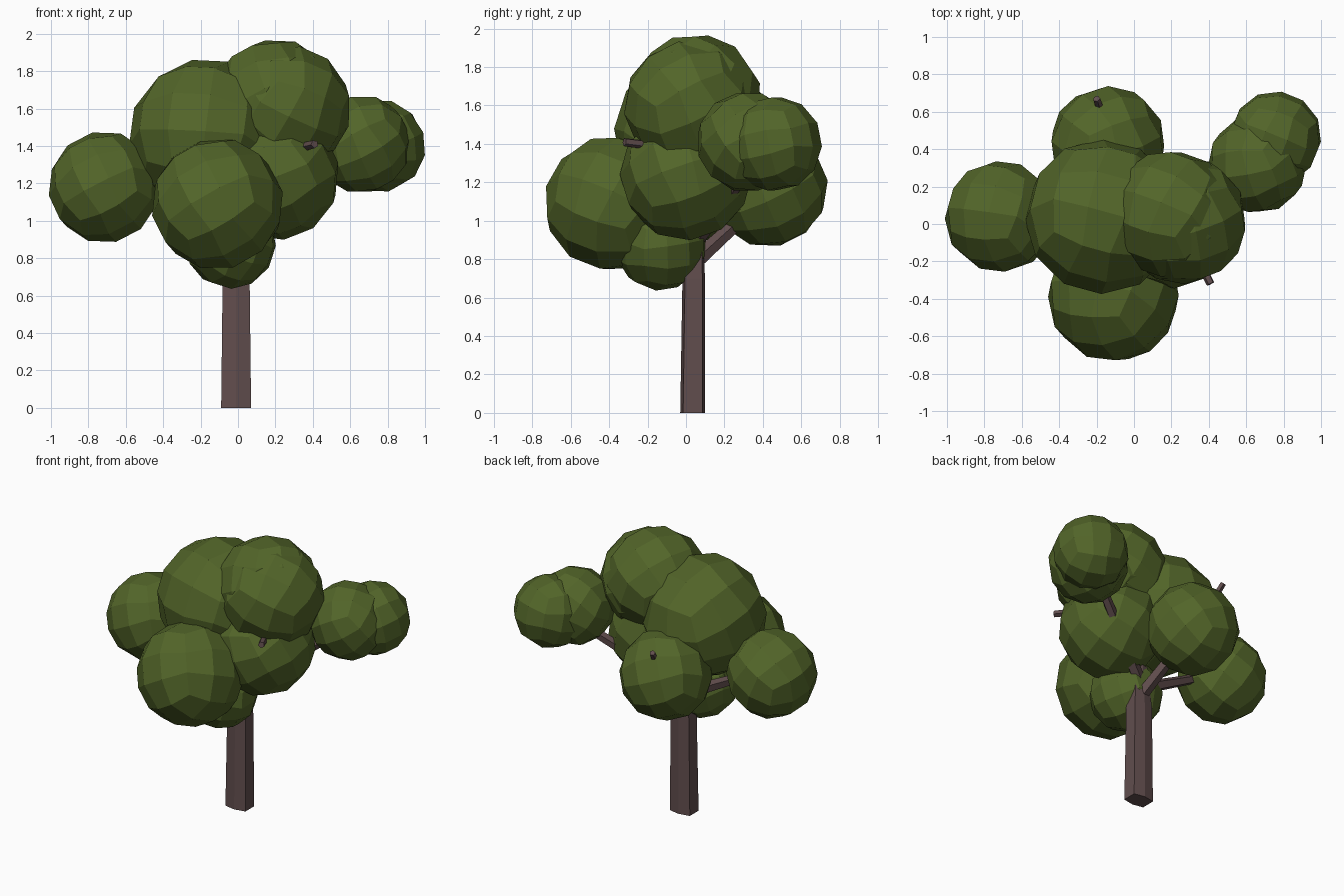
import bpy, bmesh, math, random
from mathutils import Vector, Euler

if "Cube" in bpy.data.objects:
    bpy.data.objects.remove(bpy.data.objects["Cube"])

random.seed(4)


def material(name, color):
    m = bpy.data.materials.new(name)
    m.diffuse_color = color
    m.use_nodes = True
    m.node_tree.nodes["Principled BSDF"].inputs["Base Color"].default_value = m.diffuse_color
    return m


GREEN = material("leaf_green", (0.085, 0.13, 0.022, 1))
BROWN = material("bark_brown", (0.12, 0.075, 0.075, 1))


def add_object(name, bm, mat):
    bmesh.ops.recalc_face_normals(bm, faces=bm.faces[:])
    me = bpy.data.meshes.new(name)
    bm.to_mesh(me)
    bm.free()
    me.materials.append(mat)
    ob = bpy.data.objects.new(name, me)
    bpy.context.collection.objects.link(ob)
    return ob


# Faceted ball: a cube with 3 x 3 quads per side, pushed out to a sphere
def leaf_ball(name, centre, r):
    bm = bmesh.new()
    bmesh.ops.create_cube(bm, size=2)
    bmesh.ops.subdivide_edges(bm, edges=bm.edges[:], cuts=2, use_grid_fill=True)
    rot = Euler([random.uniform(-0.6, 0.6) for _ in range(3)]).to_matrix()
    for v in bm.verts:
        p = Vector([math.tan(c * math.pi / 4) for c in v.co])
        v.co = rot @ (p.normalized() * r) + Vector(centre)
    return add_object(name, bm, GREEN)


# Tapered limb through a list of (centre, scale) with a given outline
def limb(name, outline, stations, upright=False):
    bm = bmesh.new()
    axis = Vector(stations[-1][0]) - Vector(stations[0][0])
    q = Vector((0, 0, 1)).rotation_difference(axis)
    rings = []
    for c, s in stations:
        ring = []
        for x, y in outline:
            o = Vector((x * s, y * s, 0))
            ring.append(bm.verts.new(Vector(c) + (o if upright else q @ o)))
        rings.append(ring)
    n = len(outline)
    for a, b in zip(rings, rings[1:]):
        for i in range(n):
            bm.faces.new((a[i], a[(i + 1) % n], b[(i + 1) % n], b[i]))
    bm.faces.new(rings[0])
    bm.faces.new(rings[-1])
    return add_object(name, bm, BROWN)


# Trunk
trunk_outline = [(-0.08, -0.05), (0, -0.065), (0.08, -0.05),
                 (0.08, 0.05), (0, 0.065), (-0.08, 0.05)]
limb("trunk", trunk_outline,
     [((-0.01, 0.035, 0), 1), ((-0.01, 0.04, 0.7), 0.9), ((0, 0.05, 1.0), 0.6)], True)

# Branches running into the foliage
stick = [(0.028 * math.cos(a), 0.028 * math.sin(a))
         for a in (i * math.tau / 5 for i in range(5))]
limb("branch_back", stick, [((-0.02, 0.06, 0.8), 1.6), ((-0.14, 0.5, 1.2), 1)])
limb("branch_back_tip", stick, [((-0.14, 0.5, 1.2), 0.9), ((-0.2, 0.67, 1.43), 0.7)])
limb("branch_front_tip", stick, [((0.25, 0, 1.37), 1), ((0.41, -0.32, 1.41), 0.8)])
limb("branch_left", stick, [((-0.02, 0.04, 0.85), 1.6), ((-0.65, 0.04, 1.18), 1)])
limb("branch_right", stick, [((0.0, 0.05, 0.9), 1.6), ((0.7, 0.4, 1.38), 1)])

# Foliage
for name, centre, r in [
    ("foliage_left", (-0.715, 0.04, 1.18), 0.30),
    ("foliage_front", (-0.11, -0.385, 1.09), 0.355),
    ("foliage_back", (-0.14, 0.43, 1.17), 0.31),
    ("foliage_crown", (-0.17, 0.04, 1.455), 0.415),
    ("foliage_top", (0.20, 0.05, 1.63), 0.345),
    ("foliage_top_side", (0.26, 0.02, 1.60), 0.345),
    ("foliage_middle", (0.20, 0.0, 1.24), 0.345),
    ("foliage_low", (-0.04, -0.13, 0.88), 0.245),
    ("foliage_right", (0.66, 0.32, 1.41), 0.265),
    ("foliage_right_end", (0.755, 0.46, 1.40), 0.25),
]:
    leaf_ball(name, centre, r)
